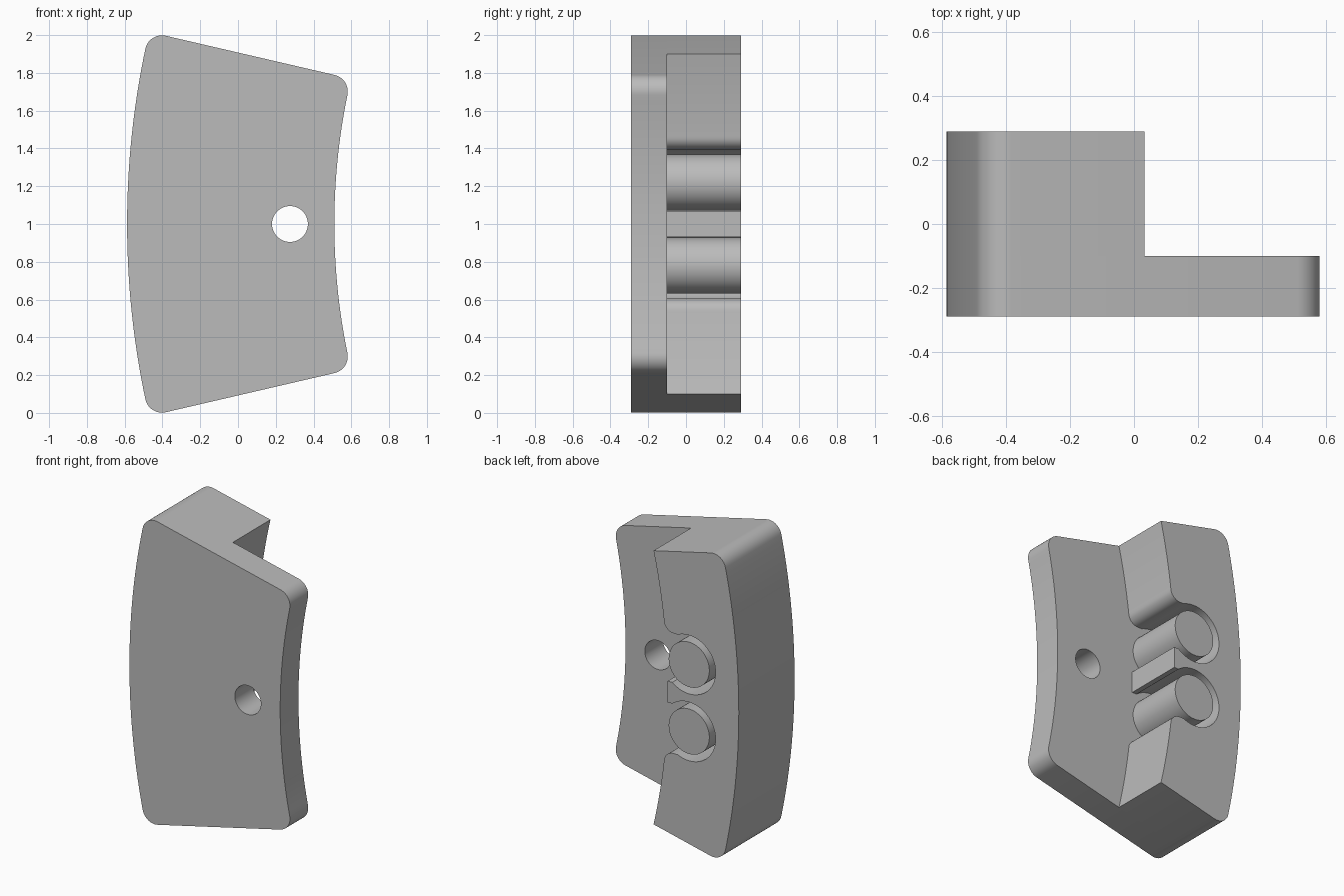
import bpy, bmesh
from math import sin, cos, asin, radians, pi, sqrt, atan2

cube = bpy.data.objects.get("Cube")
if cube:
    bpy.data.objects.remove(cube, do_unlink=True)

# Shared layout: all curved walls are concentric about (CX, 1)
CX, CZ = 3.913, 1.0
R_OUT, R_STEP, R_IN = 4.5, 3.983, 3.403
HALF = radians(13.06)
ROUND = 0.09
FRONT, STEP, BACK = -0.29, -0.10, 0.29
PIN_X, PIN_DZ, PIN_R, SLOT_R = -0.225, 0.22, 0.148, 0.193

grey = bpy.data.materials.new("plain_grey")
grey.use_nodes = True
grey.diffuse_color = (0.5, 0.5, 0.5, 1)
grey.node_tree.nodes["Principled BSDF"].inputs["Base Color"].default_value = (0.5, 0.5, 0.5, 1)


def arc(cx, cz, r, start, end, n):
    """Points on an arc; angle 0 points to -x and pi/2 points up."""
    return [(cx - r * cos(t), cz + r * sin(t))
            for t in (start + (end - start) * i / n for i in range(n + 1))]


def polar(r, t):
    return CX - r * cos(t), CZ + r * sin(t)


def mirrored(upper):
    """Close an upper half outline with its reflection below mid height."""
    lower = [(x, 2 * CZ - z) for x, z in reversed(upper) if abs(z - CZ) > 1e-5]
    return upper + lower


def prism(name, outline, y0, y1):
    bm = bmesh.new()
    face = bm.faces.new([bm.verts.new((x, y0, z)) for x, z in outline])
    moved = bmesh.ops.extrude_face_region(bm, geom=[face])["geom"]
    bmesh.ops.translate(bm, vec=(0, y1 - y0, 0),
                        verts=[v for v in moved if isinstance(v, bmesh.types.BMVert)])
    bmesh.ops.recalc_face_normals(bm, faces=bm.faces)
    mesh = bpy.data.meshes.new(name)
    bm.to_mesh(mesh)
    bm.free()
    mesh.materials.append(grey)
    ob = bpy.data.objects.new(name, mesh)
    bpy.context.collection.objects.link(ob)
    return ob


def select(ob):
    bpy.ops.object.select_all(action='DESELECT')
    ob.select_set(True)
    bpy.context.view_layer.objects.active = ob


# Outer wall and its rounded upper corner
t_out = HALF - asin(ROUND / (R_OUT - ROUND))
outer = arc(CX, CZ, R_OUT, 0, t_out, 24)[:-1]
outer += arc(*polar(R_OUT - ROUND, t_out), ROUND, t_out, pi / 2 + HALF, 10)

# Front plate with rounded inner corners
t_in = HALF - asin(ROUND / (R_IN + ROUND))
inner = arc(*polar(R_IN + ROUND, t_in), ROUND, pi / 2 + HALF, pi + t_in, 10)
inner += arc(CX, CZ, R_IN, t_in, 0, 20)[1:]
plate = prism("front_plate", mirrored(outer + inner), FRONT, STEP)

# Bolt hole through the plate
hole = prism("hole_cutter", arc(0.275, CZ, 0.095, 0, 2 * pi, 48)[:-1], FRONT - 0.1, STEP + 0.1)
hole.hide_render = True
cut = plate.modifiers.new("bolt_hole", 'BOOLEAN')
cut.operation, cut.solver, cut.object = 'DIFFERENCE', 'EXACT', hole
select(plate)
bpy.ops.object.modifier_apply(modifier=cut.name)
bpy.data.objects.remove(hole, do_unlink=True)

# Rear block: stepped wall, rounded slot mouth, round slot, middle tab
lip_r, neck, tab = 0.07, 0.175, 0.07
lip_z = CZ + PIN_DZ + neck + lip_r
t_lip = asin((lip_z - CZ) / R_STEP)
wall = arc(CX, CZ, R_STEP, HALF, t_lip, 14)
lip = arc(wall[-1][0] - lip_r, lip_z, lip_r, pi, 1.5 * pi, 8)[1:]
low = PIN_DZ - tab
slot = arc(PIN_X, CZ + PIN_DZ, SLOT_R,
           atan2(neck, -sqrt(SLOT_R ** 2 - neck ** 2)),
           atan2(-low, -sqrt(SLOT_R ** 2 - low ** 2)), 40)
tip = [(CX - R_STEP, CZ + tab)]
block = prism("rear_block", mirrored(outer + wall + lip + slot + tip), STEP, BACK)

# Two pins standing in the slots
parts = [plate, block]
for name, side in (("upper_pin", 1), ("lower_pin", -1)):
    ring = arc(PIN_X, CZ + side * PIN_DZ, PIN_R, 0, 2 * pi, 48)[:-1]
    parts.append(prism(name, ring, STEP, BACK))

for ob in parts:
    select(ob)
    bpy.ops.object.shade_smooth_by_angle(angle=radians(30))
